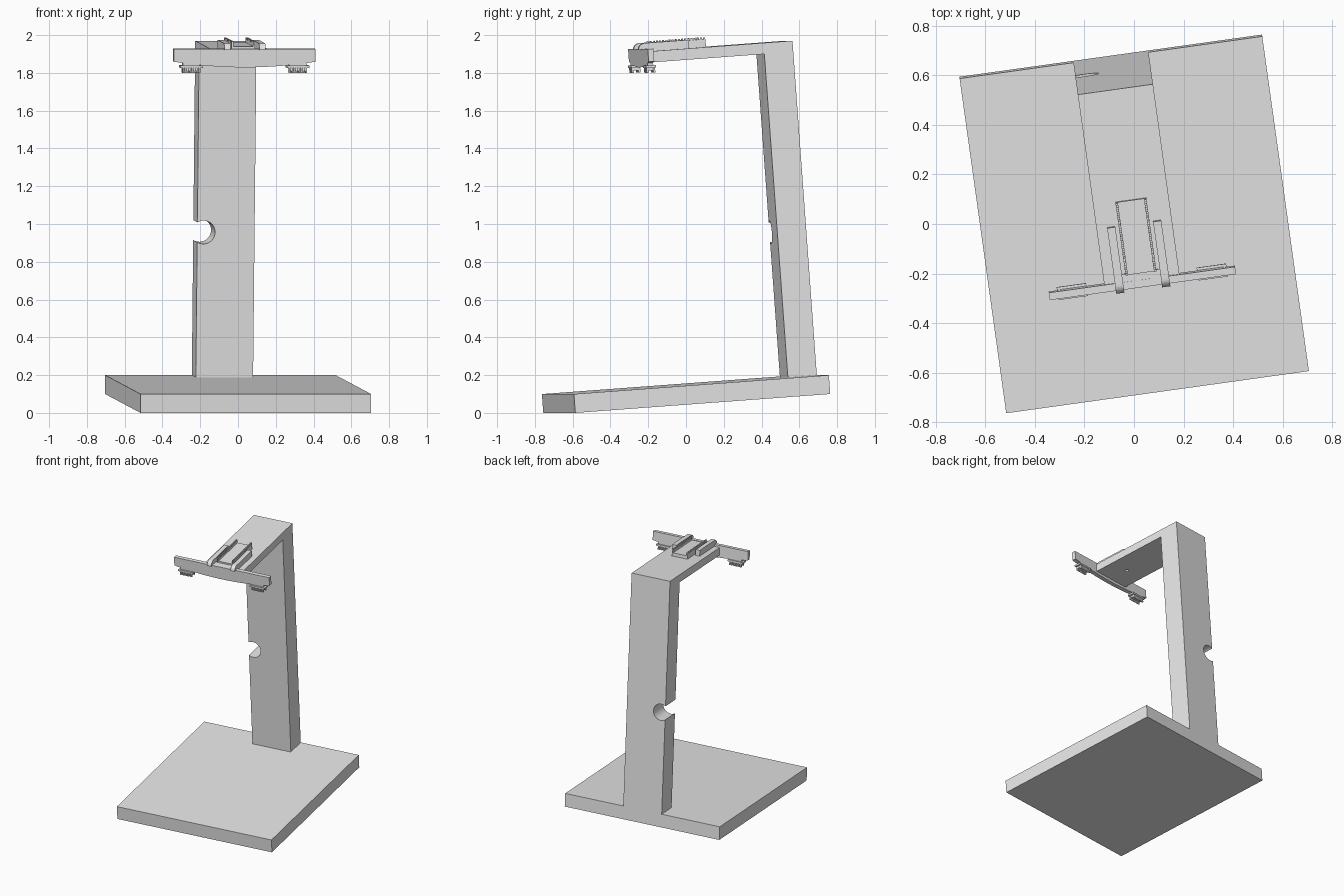
import bpy, bmesh, math
from mathutils import Matrix

cube = bpy.data.objects.get("Cube")
if cube:
    bpy.data.objects.remove(cube, do_unlink=True)

grey = bpy.data.materials.new("plain grey")
grey.use_nodes = True
colour = (0.8, 0.8, 0.8, 1)
grey.diffuse_color = colour
grey.node_tree.nodes["Principled BSDF"].inputs["Base Color"].default_value = colour

# The whole stand is turned and leans slightly
POSE = (Matrix.Translation((0, 0.004, 0.05))
        @ Matrix.Rotation(math.radians(7.93), 4, 'Z')
        @ Matrix.Rotation(math.radians(4.2), 4, 'X'))


def finish(name, bm):
    bmesh.ops.recalc_face_normals(bm, faces=bm.faces)
    mesh = bpy.data.meshes.new(name)
    bm.to_mesh(mesh)
    bm.free()
    mesh.materials.append(grey)
    obj = bpy.data.objects.new(name, mesh)
    bpy.context.collection.objects.link(obj)
    obj.matrix_world = POSE
    return obj


def add_box(bm, x, y, z):
    """Box from three (low, high) ranges."""
    lo, hi = zip(x, y, z)
    size = [b - a for a, b in zip(lo, hi)]
    mid = [(a + b) / 2 for a, b in zip(lo, hi)]
    bmesh.ops.create_cube(bm, size=1, matrix=Matrix.Translation(mid) @ Matrix.Diagonal((*size, 1)))


def box(name, x, y, z):
    bm = bmesh.new()
    add_box(bm, x, y, z)
    return finish(name, bm)


def extrude(name, points, start, depth):
    """Extrude a closed outline from start along the vector depth."""
    bm = bmesh.new()
    face = bm.faces.new([bm.verts.new([a + b for a, b in zip(p, start)]) for p in points])
    out = bmesh.ops.extrude_face_region(bm, geom=[face])
    verts = [g for g in out["geom"] if isinstance(g, bmesh.types.BMVert)]
    bmesh.ops.translate(bm, verts=verts, vec=depth)
    return finish(name, bm)


def drill(target, radius, length, centre, axis):
    """Cut a round hole and discard the cutter."""
    bm = bmesh.new()
    turn = Matrix.Rotation(math.pi / 2, 4, 'X') if axis == 'Y' else Matrix()
    bmesh.ops.create_cone(bm, cap_ends=True, segments=48, radius1=radius, radius2=radius,
                          depth=length, matrix=Matrix.Translation(centre) @ turn)
    cutter = finish("hole_cutter", bm)
    cutter.hide_render = True
    mod = target.modifiers.new("hole", 'BOOLEAN')
    mod.object, mod.operation, mod.solver = cutter, 'DIFFERENCE', 'EXACT'
    bpy.context.view_layer.update()
    graph = bpy.context.evaluated_depsgraph_get()
    cut = bpy.data.meshes.new_from_object(target.evaluated_get(graph))
    target.modifiers.clear()
    target.data = cut
    bpy.data.objects.remove(cutter, do_unlink=True)


# Base slab
BACK = 0.683
box("base", (-0.616, 0.616), (-BACK, BACK), (0, 0.1))

# Post and arm from one side profile
HALF, FRONT, POST, TOP, UNDER = 0.153, -0.093, 0.528, 1.875, 1.816
side = [(BACK, 0.095), (BACK, TOP), (FRONT, TOP), (FRONT, UNDER), (POST, UNDER), (POST, 0.095)]
post = extrude("post_and_arm", [(0, y, z) for y, z in side], (-HALF, 0, 0), (2 * HALF, 0, 0))
drill(post, 0.062, 0.4, (-0.12, 0.6, 0.87), 'Y')    # cable notch
drill(post, 0.012, 0.06, (0, 0.06, UNDER), 'Z')     # screw hole under the arm

# Front crossbar with a gently bowed lower edge
END, BAR_TOP, LOW, RISE, STEPS = 0.379, 1.89, 1.793, 0.03, 16
outline = [(END, 0, BAR_TOP), (-END, 0, BAR_TOP)]
for i in range(STEPS + 1):
    t = 2 * i / STEPS - 1
    outline.append((t * END, 0, LOW + RISE * t * t))
extrude("crossbar", outline, (0, -0.123, 0), (0, 0.03, 0))

# Rails on the arm that curl over the crossbar
R = 0.035
hook = [(0.135, TOP - 0.005), (0.135, 1.92)]
for i in range(9):
    a = math.pi / 2 * (1 + i / 8)
    hook.append((-0.1 + R * math.cos(a), 1.885 + R * math.sin(a)))
hook += [(-0.12, 1.885), (-0.12, TOP - 0.005)]
for label, x in (("right", -0.11), ("left", 0.077)):
    rail = extrude(label + "_rail", [(0, y, z) for y, z in hook], (x, 0, 0), (0.033, 0, 0))

# Centre clip plate with toothed lips
box("clip_plate", (-0.063, 0.063), (-0.065, 0.232), (TOP - 0.003, 1.9))
box("clip_front_step", (-0.08, 0.08), (-0.093, -0.06), (TOP - 0.003, 1.888))
for label, s in (("right", -1), ("left", 1)):
    bm = bmesh.new()
    inner, outer = sorted((s * 0.053, s * 0.063))
    add_box(bm, (inner, outer), (-0.065, 0.232), (1.895, 1.917))
    for i in range(18):
        y = -0.065 + i * 0.0168
        add_box(bm, (inner, outer), (y, y + 0.009), (1.912, 1.927))
    finish(label + "_clip_lip", bm)

# Toothed feet under both ends of the crossbar
for label, x in (("right", -0.285), ("left", 0.285)):
    box(label + "_foot_plate", (x - 0.06, x + 0.06), (-0.134, -0.082), (1.79, 1.803))
    bm = bmesh.new()
    add_box(bm, (x - 0.045, x + 0.045), (-0.123, -0.093), (1.775, 1.82))
    for i in range(8):
        tooth = x - 0.048 + i * 0.0125
        for y in (-0.131, -0.095):
            add_box(bm, (tooth, tooth + 0.008), (y, y + 0.01), (1.763, 1.795))
    finish(label + "_foot_teeth", bm)
